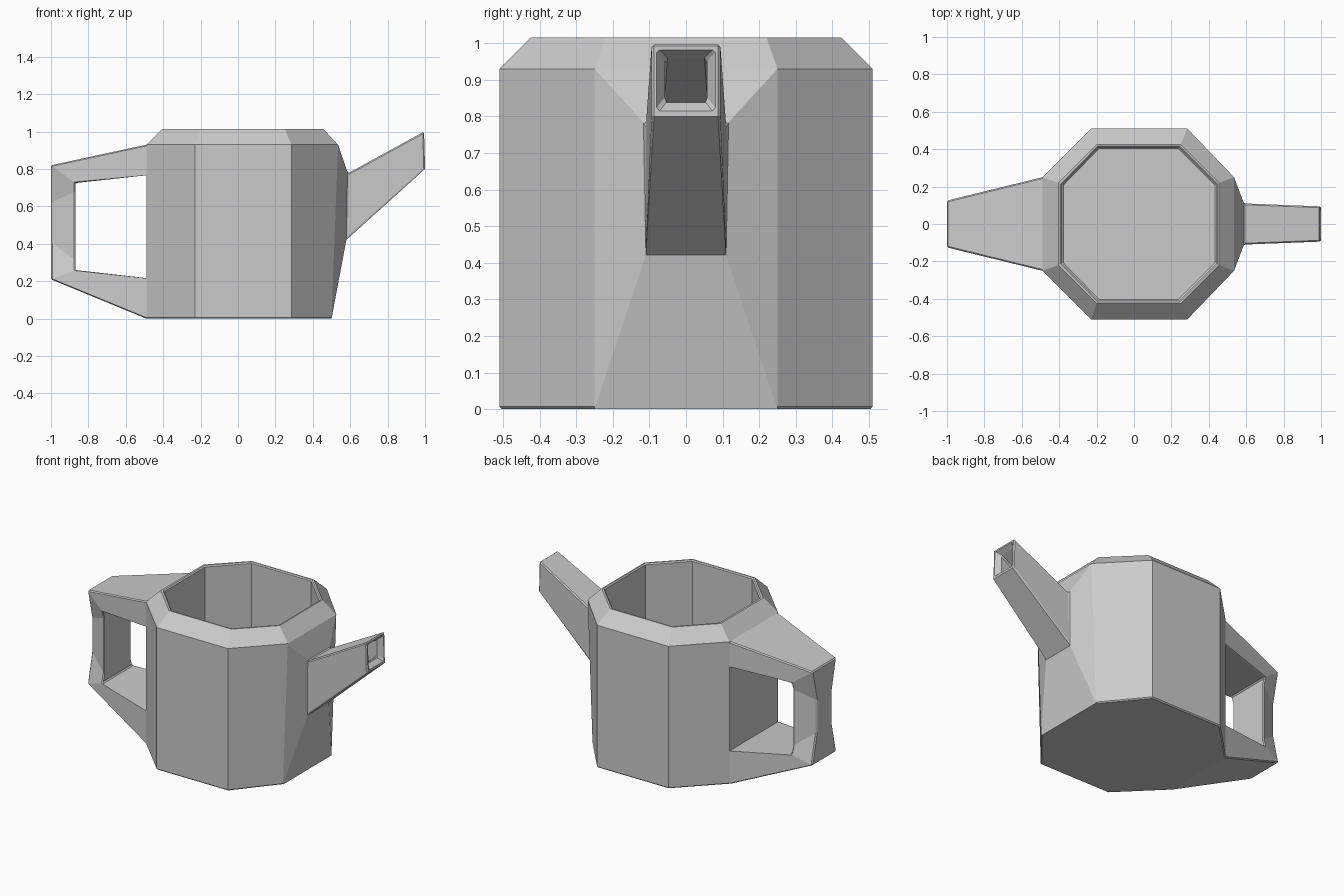
import bpy, bmesh

if "Cube" in bpy.data.objects:
    bpy.data.objects.remove(bpy.data.objects["Cube"])


def loft(bm, rings, skip=(), cap_start=False, cap_end=False):
    """Join closed rings with quads; skip holds (ring, side) pairs to leave open."""
    vs = [[bm.verts.new(p) for p in r] for r in rings]
    n = len(vs[0])
    for i in range(len(vs) - 1):
        for j in range(n):
            if (i, j) not in skip:
                k = (j + 1) % n
                bm.faces.new((vs[i][j], vs[i][k], vs[i + 1][k], vs[i + 1][j]))
    if cap_start:
        bm.faces.new(vs[0][::-1])
    if cap_end:
        bm.faces.new(vs[-1])
    return vs


def finish(bm, name):
    bmesh.ops.remove_doubles(bm, verts=bm.verts, dist=0.0005)
    mesh = bpy.data.meshes.new(name)
    bm.to_mesh(mesh)
    bm.free()
    ob = bpy.data.objects.new(name, mesh)
    bpy.context.collection.objects.link(ob)
    bev = ob.modifiers.new("edge_bevel", 'BEVEL')
    bev.width = 0.007
    bev.segments = 1
    bev.limit_method = 'ANGLE'
    bev.angle_limit = 1.1


def octagon(x0, x1, c0, c1, y, yc, z):
    return [(x1, -yc, z), (x1, yc, z), (c1, y, z), (c0, y, z),
            (x0, yc, z), (x0, -yc, z), (c0, -y, z), (c1, -y, z)]


def rect(xb, xt, w, zb, zt):
    """Four-corner ring facing +x, with its own x at bottom and top."""
    return [(xb, -w, zb), (xb, w, zb), (xt, w, zt), (xt, -w, zt)]


# Octagonal pot, hollow, open where the spout and handle join
bm = bmesh.new()
loft(bm, [
    octagon(-0.49, 0.50, -0.23, 0.285, 0.51, 0.25, 0.0),
    octagon(-0.49, 0.535, -0.23, 0.285, 0.51, 0.25, 0.93),
    octagon(-0.405, 0.455, -0.20, 0.25, 0.425, 0.22, 1.015),
    octagon(-0.385, 0.44, -0.19, 0.24, 0.41, 0.21, 1.015),
    octagon(-0.385, 0.44, -0.19, 0.24, 0.41, 0.21, 0.08),
], skip={(0, 0), (0, 4)}, cap_start=True, cap_end=True)
finish(bm, "pot_body")

# Spout: collar panel, tapering tube, lip and hollow bore
bm = bmesh.new()
loft(bm, [
    rect(0.50, 0.535, 0.25, 0.0, 0.93),
    rect(0.58, 0.588, 0.11, 0.425, 0.777),
    rect(1.0, 0.995, 0.094, 0.80, 1.0),
    rect(1.0, 0.995, 0.08, 0.815, 0.982),
    rect(0.965, 0.965, 0.058, 0.843, 0.96),
    rect(0.64, 0.64, 0.07, 0.54, 0.78),
], cap_end=True)
finish(bm, "spout")

# Handle: stations of (outer x, z, half width, inner x, z, half width)
stations = [
    (-0.49, 0.93, 0.25, -0.49, 0.767, 0.25),
    (-1.0, 0.82, 0.125, -0.87, 0.725, 0.157),
    (-1.0, 0.62, 0.08, -0.87, 0.68, 0.14),
    (-1.0, 0.41, 0.08, -0.87, 0.31, 0.14),
    (-1.0, 0.21, 0.125, -0.87, 0.26, 0.157),
    (-0.49, 0.0, 0.25, -0.49, 0.215, 0.25),
]
bm = bmesh.new()
vs = loft(bm, [[(ox, -ow, oz), (ox, ow, oz), (ix, iw, iz), (ix, -iw, iz)]
               for ox, oz, ow, ix, iz, iw in stations])
# Pot wall seen through the handle opening
bm.faces.new((vs[0][2], vs[0][3], vs[-1][3], vs[-1][2]))
bmesh.ops.recalc_face_normals(bm, faces=bm.faces)
top = max(bm.faces, key=lambda f: f.calc_center_median().z)
if top.normal.z < 0:
    bmesh.ops.reverse_faces(bm, faces=bm.faces)
finish(bm, "handle")
